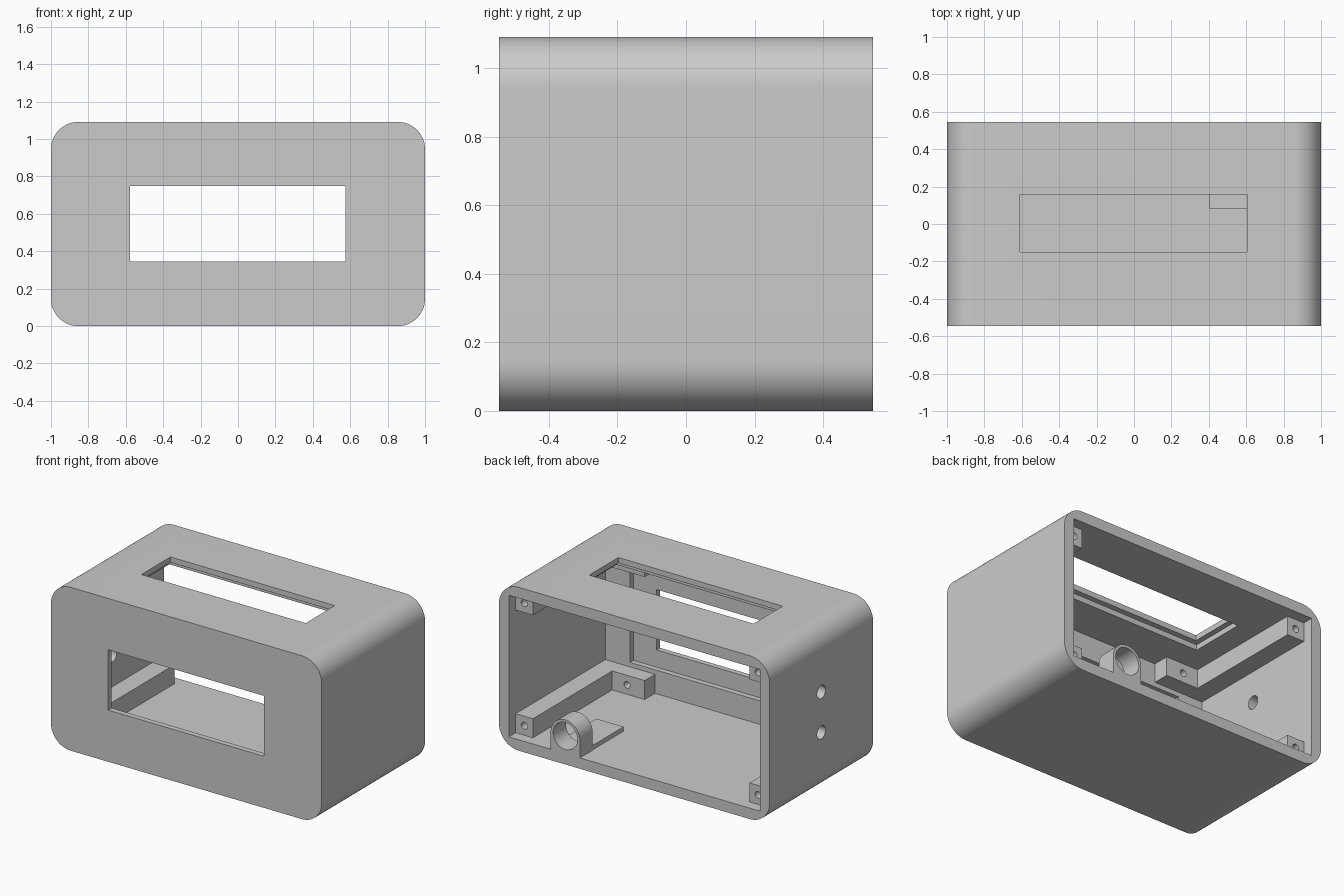
import bpy, math

cube = bpy.data.objects.get("Cube")
if cube:
    bpy.data.objects.remove(cube, do_unlink=True)

W, H, D = 1.0, 1.091, 0.5455      # half width, height, half depth
T = 0.0727                        # wall thickness
MID = H / 2

grey = bpy.data.materials.new("plain_grey")
grey.use_nodes = True
grey.diffuse_color = (0.6, 0.6, 0.6, 1)
grey.node_tree.nodes["Principled BSDF"].inputs["Base Color"].default_value = (0.6, 0.6, 0.6, 1)


def prism(name, outline, lo, hi, axis="z"):
    """Extrude an outline along z (outline in x, y) or along y (outline in x, z)."""
    def place(p, t):
        return (p[0], p[1], t) if axis == "z" else (p[0], t, p[1])
    n = len(outline)
    verts = [place(p, t) for t in (lo, hi) for p in outline]
    faces = [tuple(range(n)), tuple(range(n, 2 * n))]
    faces += [(i, (i + 1) % n, n + (i + 1) % n, n + i) for i in range(n)]
    mesh = bpy.data.meshes.new(name)
    mesh.from_pydata(verts, [], faces)
    ob = bpy.data.objects.new(name, mesh)
    bpy.context.collection.objects.link(ob)
    mesh.materials.append(grey)
    select(ob)
    bpy.ops.object.mode_set(mode="EDIT")
    bpy.ops.mesh.select_all(action="SELECT")
    bpy.ops.mesh.normals_make_consistent(inside=False)
    bpy.ops.object.mode_set(mode="OBJECT")
    return ob


def select(ob):
    bpy.ops.object.select_all(action="DESELECT")
    bpy.context.view_layer.objects.active = ob
    ob.select_set(True)


def box(name, x, y, z):
    return prism(name, [(x[0], y[0]), (x[1], y[0]), (x[1], y[1]), (x[0], y[1])], *z)


def arc(cx, cy, r, start, end, steps):
    angles = [math.radians(start + (end - start) * i / steps) for i in range(steps + 1)]
    return [(cx + r * math.cos(a), cy + r * math.sin(a)) for a in angles]


def drill(r, centre, length, axis):
    rot = (math.pi / 2, 0, 0) if axis == "y" else (0, math.pi / 2, 0)
    bpy.ops.mesh.primitive_cylinder_add(vertices=32, radius=r, depth=length,
                                        location=centre, rotation=rot)
    ob = bpy.context.object
    ob.data.materials.append(grey)
    return ob


def cut(target, cutters):
    for c in cutters:
        c.hide_render = True
        m = target.modifiers.new("cut", "BOOLEAN")
        m.operation, m.solver, m.object = "DIFFERENCE", "EXACT", c
        select(target)
        bpy.ops.object.modifier_apply(modifier=m.name)
        bpy.data.objects.remove(c, do_unlink=True)


def smooth(ob):
    select(ob)
    bpy.ops.object.shade_smooth_by_angle(angle=math.radians(30))


# Rounded shell, open at the back
R = 0.1455
outline = []
for cx, cz, a in ((W - R, H - R, 0), (R - W, H - R, 90), (R - W, R, 180), (W - R, R, 270)):
    outline += arc(cx, cz, R, a, a + 90, 20)
shell = prism("case_shell", outline, -D, D, "y")
cut(shell, [
    box("cavity", (T - W, W - T), (T - D, D + 0.1), (T, H - T)),
    # front window and the pocket behind it
    box("front_window", (-0.578, 0.574), (-D - 0.1, -0.4), (0.345, 0.748)),
    box("front_pocket", (-0.745, 0.745), (-D + T / 2, -0.4), (0.23, 0.86)),
    # top window and the pocket under it
    box("top_window", (-0.609, 0.605), (-0.15, 0.157), (0.95, H + 0.1)),
    box("top_pocket", (-0.645, 0.645), (-0.187, 0.195), (0.95, H - T / 2)),
    # pair of round holes in one side wall
    drill(0.044, (-W, 0, 0.68), 0.3, "x"),
    drill(0.044, (-W, 0, 0.41), 0.3, "x"),
])
smooth(shell)

# Screw rails in the four long corners, each with a foot on the front wall
X, Y, S = W - T, D - T, 0.127
rail = prism("screw_rails",
             [(X, Y), (X - S, Y), (X - S, -0.364), (0.56, -0.364), (0.56, -Y), (X, -Y)],
             T - MID, T + S - MID)
hole_z = T + S / 2 - MID
cut(rail, [
    drill(0.023, (X - S / 2, Y, hole_z), 0.3, "y"),
    drill(0.023, (0.69, -0.364, hole_z), 0.16, "y"),
])
rail.location.z = MID
mirror = rail.modifiers.new("mirror", "MIRROR")
mirror.use_axis = (True, False, True)
select(rail)
bpy.ops.object.modifier_apply(modifier=mirror.name)
smooth(rail)

# Arched cable socket at the back edge
SX, SZ, SR = 0.51, 0.19, 0.108
arch = [(SX - SR, T), (SX + SR, T)] + arc(SX, SZ, SR, 0, 180, 32)
socket = prism("cable_socket", arch, 0.41, D, "y")
cut(socket, [drill(0.09, (SX, 0.48, SZ), 0.4, "y")])
smooth(socket)

# Thin plate on the floor in front of the socket
box("floor_plate", (0.405, 0.607), (0.08, 0.41), (T, 0.102))
